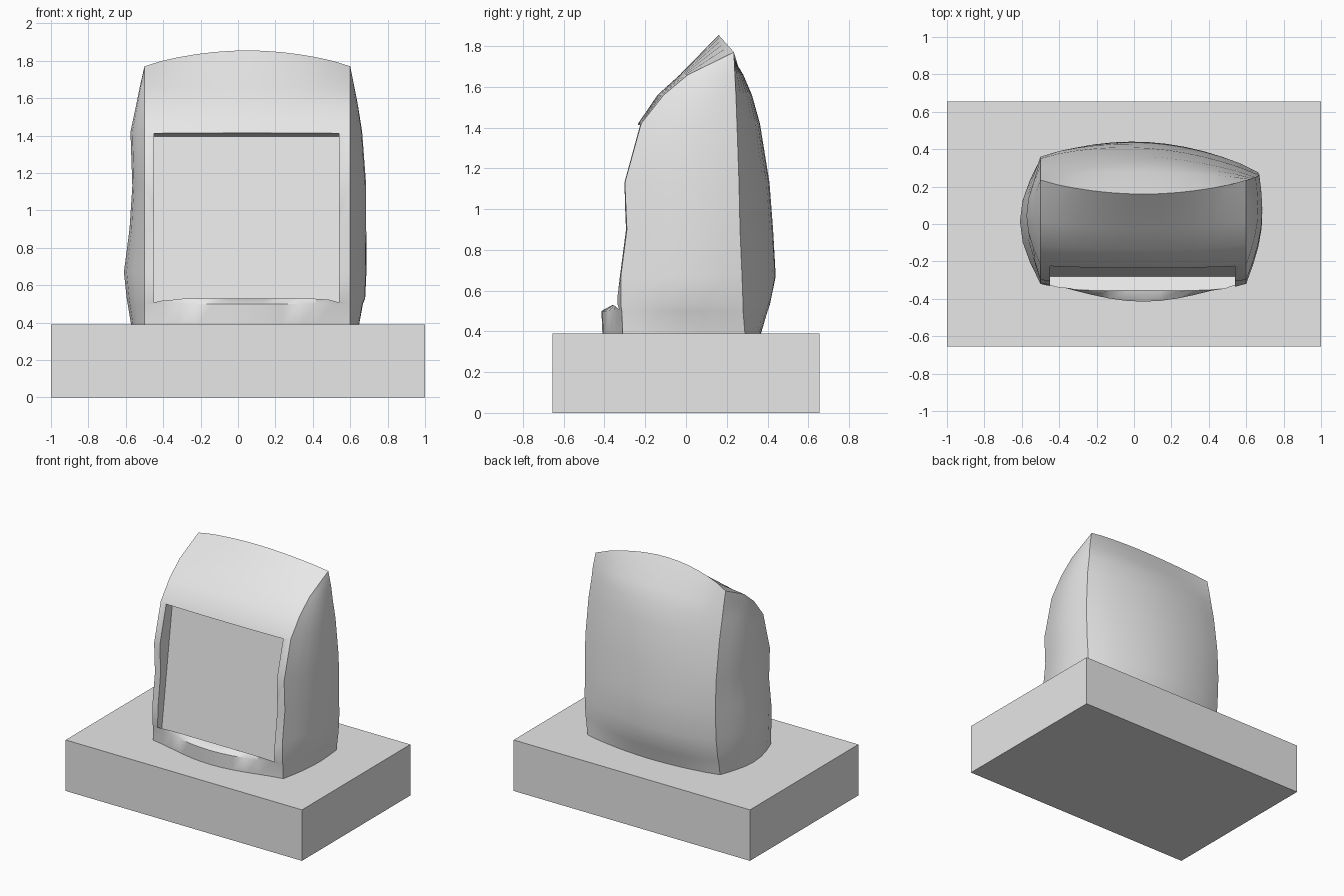
import bpy, bmesh
from math import sin, pi, radians

cube = bpy.data.objects.get("Cube")
if cube:
    bpy.data.objects.remove(cube)

# One plain stone colour
GREY = (0.8, 0.8, 0.8, 1)
stone_mat = bpy.data.materials.new("stone grey")
stone_mat.use_nodes = True
stone_mat.diffuse_color = GREY
stone_mat.node_tree.nodes["Principled BSDF"].inputs["Base Color"].default_value = GREY


def finish(bm, name):
    """Turn a bmesh into a named object in the stone colour."""
    bmesh.ops.remove_doubles(bm, verts=bm.verts, dist=0.0005)
    bmesh.ops.recalc_face_normals(bm, faces=bm.faces)
    mesh = bpy.data.meshes.new(name)
    bm.to_mesh(mesh)
    bm.free()
    mesh.materials.append(stone_mat)
    obj = bpy.data.objects.new(name, mesh)
    bpy.context.collection.objects.link(obj)
    return obj


def bowed(a, b, bow, steps, power=1):
    """Points from a to b, pushed out by the bow vector in the middle."""
    for i in range(steps):
        u = i / steps
        k = sin(pi * u) ** power if i else 0
        yield tuple(p + (q - p) * u + d * k for p, q, d in zip(a, b, bow))


# Plinth
bm = bmesh.new()
bmesh.ops.create_cube(bm, size=1)
for v in bm.verts:
    v.co.x *= 2
    v.co.y *= 1.31
    v.co.z = (v.co.z + 0.5) * 0.39
finish(bm, "plinth")

# Levels: height, front y, front bow, back y (left end, right end), back bow,
# right back x, bow of each side
levels = [
    (0.38, -0.31, 0.10, 0.30, 0.29, 0.07, 0.63, 0.07, 0.03),
    (0.50, -0.315, 0.10, 0.32, 0.28, 0.10, 0.65, 0.09, 0.04),
    (0.53, -0.32, 0.04, 0.33, 0.28, 0.105, 0.655, 0.095, 0.05),
    (0.67, -0.32, 0.02, 0.35, 0.275, 0.125, 0.665, 0.11, 0.05),
    (0.90, -0.29, 0.02, 0.36, 0.265, 0.11, 0.67, 0.08, 0.045),
    (1.13, -0.30, 0.01, 0.35, 0.26, 0.10, 0.67, 0.065, 0.045),
    (1.42, -0.22, 0.015, 0.31, 0.25, 0.08, 0.65, 0.075, 0.035),
    (1.56, -0.11, 0.03, 0.28, 0.245, 0.06, 0.63, 0.045, 0.025),
    (1.66, 0.01, 0.04, 0.26, 0.24, 0.03, 0.62, 0.025, 0.01),
    (1.77, 0.235, -0.075, 0.235, 0.235, -0.075, 0.6, 0, 0),
]
LEFT, RIGHT, LONG, SHORT = -0.5, 0.6, 12, 6

# Standing stone: rings of four bowed sides joined into a loft
bm = bmesh.new()
rings = []
for z, yf, bow_f, yl, yr, bow_b, xr, bow_l, bow_r in levels:
    crest = 0.085 if z == levels[-1][0] else 0
    front_l, front_r = (LEFT, yf, z), (RIGHT, yf, z)
    back_r, back_l = (xr, yr, z), (LEFT, yl, z)
    power = 1.3 if z < 0.52 else 0.4 if z < 0.6 else 0.8
    ring = [*bowed(front_l, front_r, (0, -bow_f if not crest else bow_b, crest), LONG, power),
            *bowed(front_r, back_r, (bow_r, 0, 0), SHORT),
            *bowed(back_r, back_l, (0, bow_b, crest), LONG, 0.8),
            *bowed(back_l, front_l, (-bow_l, 0, 0), SHORT)]
    rings.append([bm.verts.new(p) for p in ring])
n = len(rings[0])
for low, high in zip(rings, rings[1:]):
    for i in range(n):
        j = (i + 1) % n
        bm.faces.new((low[i], low[j], high[j], high[i]))
bm.faces.new(rings[0])
stone = finish(bm, "standing_stone")

# Cutter for the sloping recessed panel
profile = [(-0.28, 0.47), (-0.355, 0.53), (-0.7, 0.53),
           (-0.7, 1.47), (-0.24, 1.415), (-0.15, 1.395)]
bm = bmesh.new()
side = bm.faces.new([bm.verts.new((-0.45, y, z)) for y, z in profile])
swept = bmesh.ops.extrude_face_region(bm, geom=[side])["geom"]
bmesh.ops.translate(bm, vec=(0.99, 0, 0),
                    verts=[g for g in swept if isinstance(g, bmesh.types.BMVert)])
cutter = finish(bm, "panel_cutter")

cut = stone.modifiers.new("panel recess", "BOOLEAN")
cut.operation = "DIFFERENCE"
cut.solver = "EXACT"
cut.object = cutter
bpy.ops.object.select_all(action="DESELECT")
stone.select_set(True)
bpy.context.view_layer.objects.active = stone
bpy.ops.object.modifier_apply(modifier=cut.name)
bpy.data.objects.remove(cutter)
bpy.ops.object.shade_smooth_by_angle(angle=radians(30))
